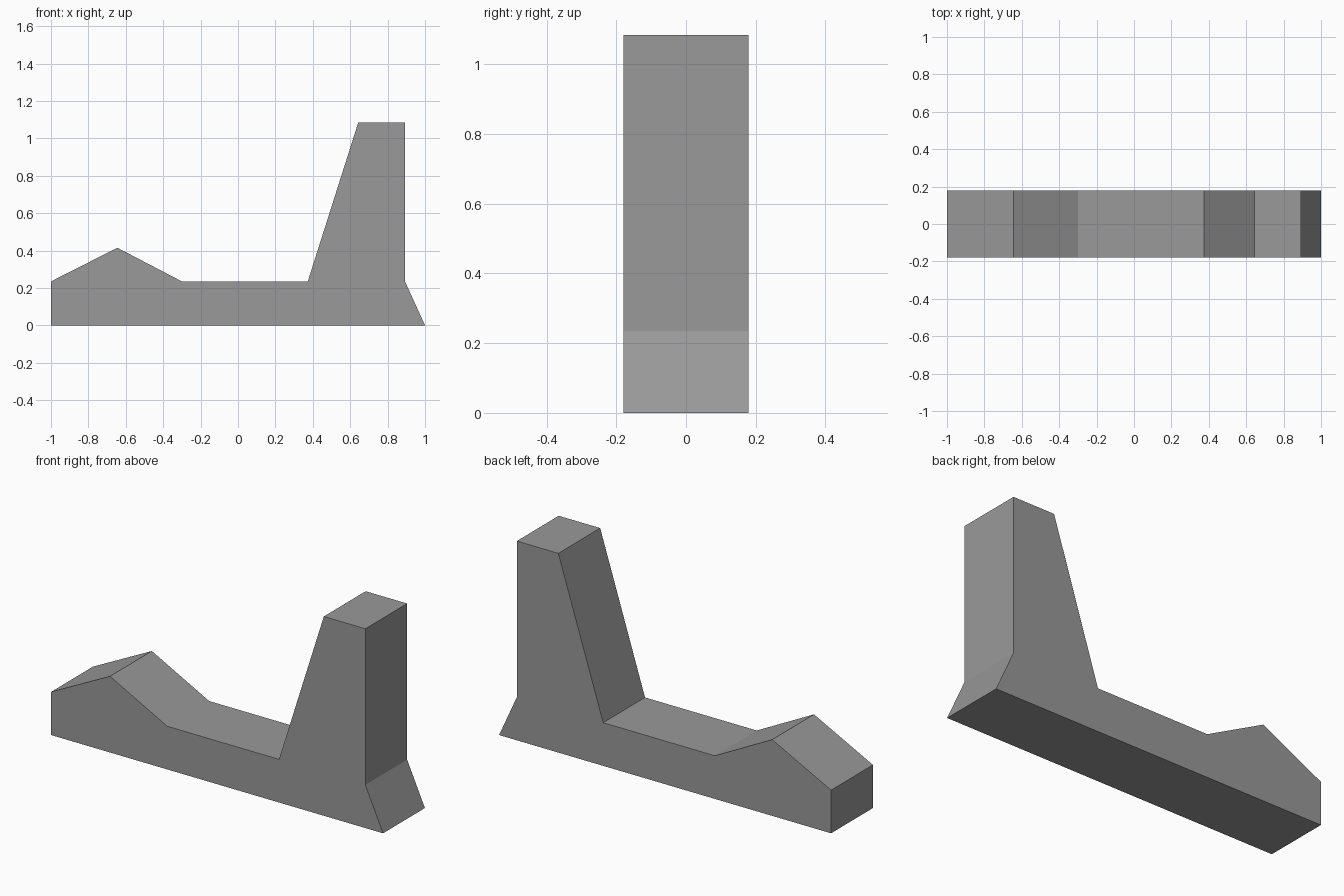
import bpy
import bmesh
from mathutils import Vector

default = bpy.data.objects.get("Cube")
if default:
    bpy.data.objects.remove(default, do_unlink=True)

HALF_DEPTH = 0.18
BASE_TOP = 0.235

# Single plain grey material
grey = bpy.data.materials.new("mid_grey")
grey.use_nodes = True
grey.diffuse_color = (0.32, 0.32, 0.32, 1)
grey.node_tree.nodes["Principled BSDF"].inputs["Base Color"].default_value = grey.diffuse_color

# Side profile (x, z): base, flared foot, tall tapered post, flat deck, low ridge
profile = [
    (-1, 0), (1, 0),
    (0.893, BASE_TOP), (0.893, 1.085), (0.643, 1.085), (0.373, BASE_TOP),
    (-0.3, BASE_TOP), (-0.645, 0.415), (-1, BASE_TOP),
]

# Extrude the profile through the depth
bm = bmesh.new()
front = bm.faces.new([bm.verts.new((x, -HALF_DEPTH, z)) for x, z in profile])
result = bmesh.ops.extrude_face_region(bm, geom=[front], use_keep_orig=True)
moved = [v for v in result["geom"] if isinstance(v, bmesh.types.BMVert)]
bmesh.ops.translate(bm, verts=moved, vec=Vector((0, 2 * HALF_DEPTH, 0)))
bmesh.ops.recalc_face_normals(bm, faces=bm.faces)

mesh = bpy.data.meshes.new("bracket_body")
bm.to_mesh(mesh)
bm.free()
mesh.materials.append(grey)
body = bpy.data.objects.new("bracket_body", mesh)
bpy.context.collection.objects.link(body)
